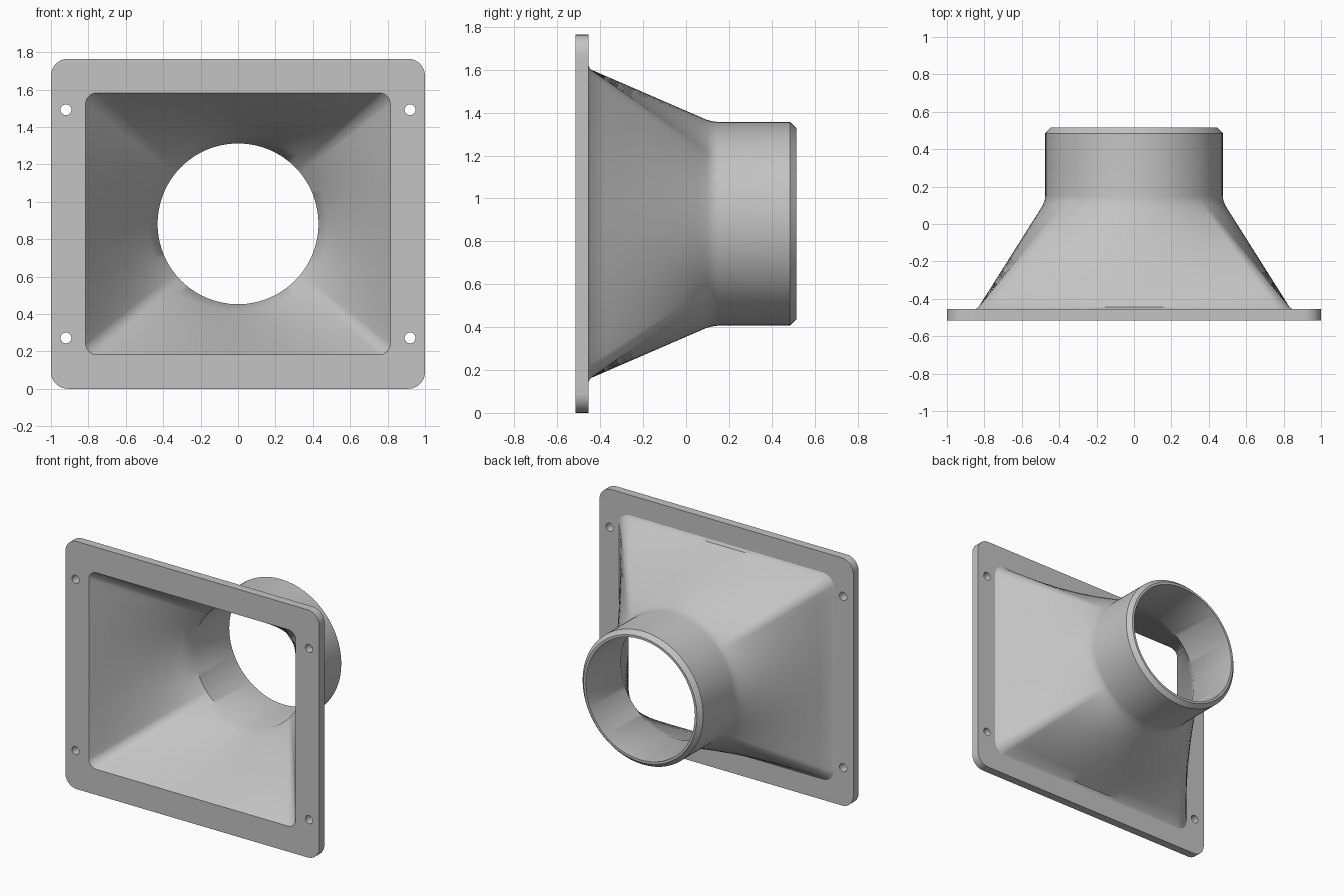
import bpy, bmesh, math
from mathutils import Vector

if "Cube" in bpy.data.objects:
    bpy.data.objects.remove(bpy.data.objects["Cube"], do_unlink=True)

MID_Z = 0.882
FRONT, PLATE_BACK, END = -0.515, -0.455, 0.515

grey = bpy.data.materials.new("light grey plastic")
grey.use_nodes = True
grey.diffuse_color = (0.55, 0.55, 0.55, 1)
grey.node_tree.nodes["Principled BSDF"].inputs["Base Color"].default_value = (0.55, 0.55, 0.55, 1)


def rounded_rect(hx, hz, r, arc=8, side=20):
    """Outline points, with the same count for every size."""
    corners = []
    for i, (sx, sz) in enumerate([(1, 1), (-1, 1), (-1, -1), (1, -1)]):
        pts = []
        for k in range(arc + 1):
            a = math.pi / 2 * (i + k / arc)
            pts.append(Vector((sx * (hx - r) + r * math.cos(a),
                               sz * (hz - r) + r * math.sin(a))))
        corners.append(pts)
    out = []
    for i, pts in enumerate(corners):
        nxt = corners[(i + 1) % 4][0]
        out += pts
        out += [pts[-1].lerp(nxt, k / side) for k in range(1, side)]
    return out


def circle(r):
    """Circle points lined up with the rectangular opening."""
    return [p.normalized() * r for p in OPENING]


def loft(name, rings, closed=False):
    bm = bmesh.new()
    loops = [[bm.verts.new((p.x, y, MID_Z + p.y)) for p in pts] for pts, y in rings]
    pairs = list(zip(loops, loops[1:]))
    if closed:
        pairs.append((loops[-1], loops[0]))
    n = len(loops[0])
    for a, b in pairs:
        for i in range(n):
            j = (i + 1) % n
            bm.faces.new((a[i], a[j], b[j], b[i]))
    bm.normal_update()
    mesh = bpy.data.meshes.new(name)
    bm.to_mesh(mesh)
    bm.free()
    obj = bpy.data.objects.new(name, mesh)
    bpy.context.collection.objects.link(obj)
    mesh.materials.append(grey)
    return obj


def select_only(obj):
    bpy.ops.object.select_all(action='DESELECT')
    obj.select_set(True)
    bpy.context.view_layer.objects.active = obj


OPENING = rounded_rect(0.815, 0.70, 0.06)
OUTER = rounded_rect(1.0, MID_Z, 0.09)
BASE = rounded_rect(0.832, 0.72, 0.07)
FOOT = rounded_rect(0.848, 0.738, 0.085)

# Mounting plate with a rectangular opening
flange = loft("mounting_flange", [(OPENING, FRONT), (OUTER, FRONT),
                                  (OUTER, PLATE_BACK), (OPENING, PLATE_BACK)], closed=True)

# Screw holes
for sx in (-1, 1):
    for sz in (-1, 1):
        bpy.ops.mesh.primitive_cylinder_add(
            vertices=32, radius=0.029, depth=0.3, rotation=(math.pi / 2, 0, 0),
            location=(sx * 0.92, PLATE_BACK, MID_Z + sz * 0.61))
        cutter = bpy.context.object
        cutter.name = "screw_hole_cutter"
        cutter.hide_render = True
        mod = flange.modifiers.new("screw hole", 'BOOLEAN')
        mod.operation = 'DIFFERENCE'
        mod.solver = 'EXACT'
        mod.object = cutter
        select_only(flange)
        bpy.ops.object.modifier_apply(modifier=mod.name)
        bpy.data.objects.remove(cutter, do_unlink=True)


def taper(big, small, y0, y1, t):
    """Cross-section part way along the square-to-round wall."""
    return [a.lerp(b, t) for a, b in zip(big, small)], y0 + (y1 - y0) * t


# Square-to-round duct: inner wall, rim and outer wall in one shell
inner, outer = circle(0.43), circle(0.475)
steps = [k / 8 for k in range(1, 8)]
rings = [(OPENING, FRONT)]
rings += [taper(OPENING, inner, FRONT, 0.12, t) for t in steps]
rings += [(inner, 0.12), (inner, END), (circle(0.447), END), (outer, END - 0.03),
          (outer, 0.15), (circle(0.478), 0.125)]
rings += [taper(BASE, outer, -0.445, 0.12, t) for t in [0.96] + steps[::-1]]
rings += [(BASE, -0.445), (FOOT, PLATE_BACK)]
duct = loft("square_to_round_duct", rings)

for obj in (flange, duct):
    select_only(obj)
    bm = bmesh.new()
    bm.from_mesh(obj.data)
    bmesh.ops.recalc_face_normals(bm, faces=bm.faces)
    bm.to_mesh(obj.data)
    bm.free()
    bpy.ops.object.shade_smooth_by_angle(angle=math.radians(35))
